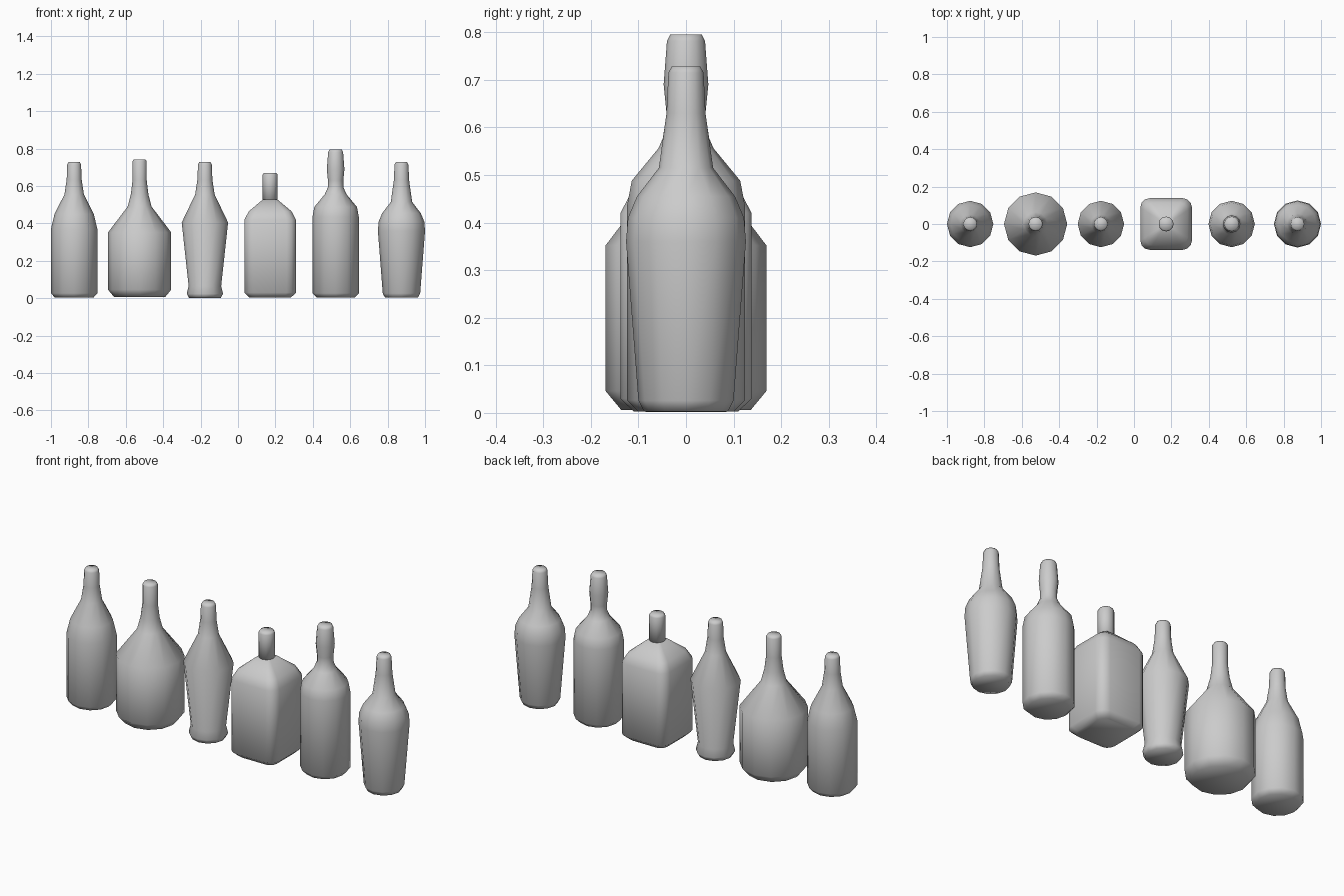
import bpy
import math

if "Cube" in bpy.data.objects:
    bpy.data.objects.remove(bpy.data.objects["Cube"])


def circle(r, n=12):
    return [(r * math.cos(2 * math.pi * i / n), r * math.sin(2 * math.pi * i / n)) for i in range(n)]


def rounded_square(h, seg=3):
    # corner rounding scales with the half width
    c = 0.36 * h
    pts = []
    for q in range(4):
        mid = math.pi / 4 + q * math.pi / 2
        cx = (h - c) * math.copysign(1, math.cos(mid))
        cy = (h - c) * math.copysign(1, math.sin(mid))
        for i in range(seg + 1):
            a = q * math.pi / 2 + i * math.pi / 2 / seg
            pts.append((cx + c * math.cos(a), cy + c * math.sin(a)))
    return pts


def loft(name, x, profile, section=circle):
    # stack closed rings along z and cap both ends
    verts, faces = [], []
    for r, z in profile:
        ring = section(r)
        n = len(ring)
        verts += [(px, py, z) for px, py in ring]
    for k in range(len(profile) - 1):
        for i in range(n):
            j = (i + 1) % n
            faces.append((k * n + i, k * n + j, (k + 1) * n + j, (k + 1) * n + i))
    faces.append(tuple(reversed(range(n))))
    faces.append(tuple(range(len(verts) - n, len(verts))))
    mesh = bpy.data.meshes.new(name)
    mesh.from_pydata(verts, [], faces)
    mesh.polygons.foreach_set("use_smooth", [True] * len(faces))
    ob = bpy.data.objects.new(name, mesh)
    ob.location.x = x
    bpy.context.collection.objects.link(ob)
    return ob


# straight-sided bottle
loft("straight_bottle", -0.876, [
    (0.103, 0.003), (0.124, 0.027), (0.124, 0.37), (0.105, 0.45), (0.052, 0.555),
    (0.04, 0.635), (0.037, 0.715), (0.030, 0.728)])

# wide bottle with sloping shoulders
loft("wide_bottle", -0.526, [
    (0.136, 0.006), (0.169, 0.046), (0.169, 0.352), (0.064, 0.49), (0.047, 0.555),
    (0.038, 0.63), (0.038, 0.732), (0.031, 0.743)])

# tapered bottle with a flared foot
loft("flared_foot_bottle", -0.177, [
    (0.085, 0.002), (0.097, 0.024), (0.087, 0.065), (0.124, 0.405), (0.052, 0.555),
    (0.04, 0.635), (0.037, 0.715), (0.030, 0.728)])

# square bottle: rounded-square body, round neck
loft("square_bottle_body", 0.172, [
    (0.11, 0.003), (0.138, 0.030), (0.138, 0.42), (0.114, 0.465), (0.04, 0.527)],
    rounded_square)
loft("square_bottle_neck", 0.172, [
    (0.04, 0.50), (0.04, 0.66), (0.033, 0.671)])

# tall bottle with a bulged neck
loft("bulged_neck_bottle", 0.522, [
    (0.10, 0.003), (0.124, 0.027), (0.124, 0.435), (0.114, 0.488), (0.058, 0.556),
    (0.041, 0.595), (0.041, 0.63), (0.047, 0.69), (0.040, 0.782), (0.033, 0.795)])

# tapered bottle with round shoulders
loft("tapered_bottle", 0.874, [
    (0.088, 0.003), (0.10, 0.026), (0.126, 0.36), (0.122, 0.41), (0.103, 0.455),
    (0.057, 0.515), (0.041, 0.63), (0.037, 0.715), (0.030, 0.728)])
